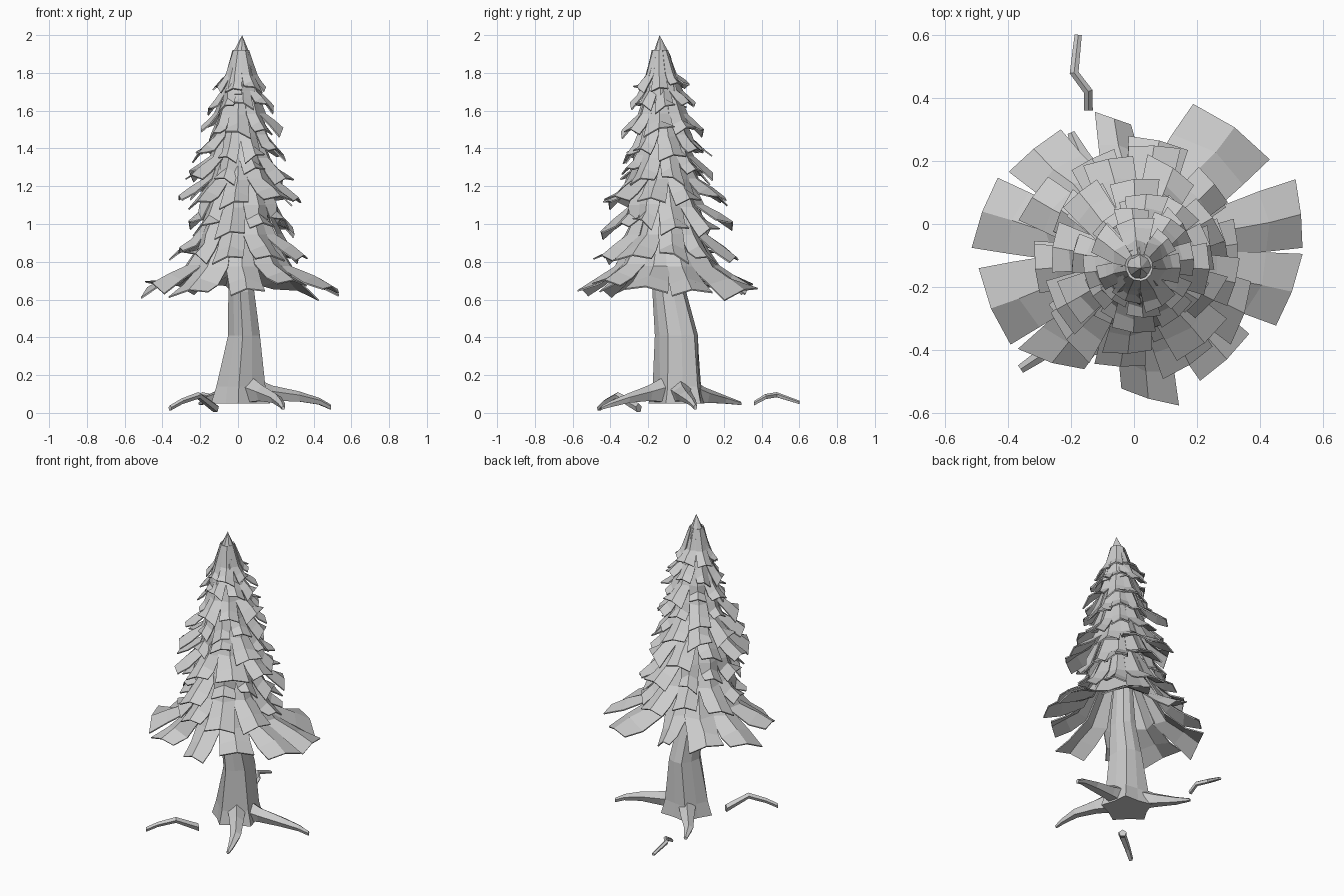
import bpy, bmesh, random
from math import cos, sin, radians, tau
from mathutils import Vector

if "Cube" in bpy.data.objects:
    bpy.data.objects.remove(bpy.data.objects["Cube"])

random.seed(7)
U = random.uniform


def finish(bm, name, thickness=0.0):
    bmesh.ops.recalc_face_normals(bm, faces=bm.faces)
    me = bpy.data.meshes.new(name)
    bm.to_mesh(me)
    bm.free()
    ob = bpy.data.objects.new(name, me)
    bpy.context.collection.objects.link(ob)
    if thickness:
        m = ob.modifiers.new("thickness", 'SOLIDIFY')
        m.thickness = thickness
    return ob


def loft(name, rings):
    """Skin a list of equal-length rings of points and cap both ends."""
    bm = bmesh.new()
    vs = [[bm.verts.new(p) for p in ring] for ring in rings]
    n = len(vs[0])
    for a, b in zip(vs, vs[1:]):
        for i in range(n):
            j = (i + 1) % n
            bm.faces.new((a[i], a[j], b[j], b[i]))
    bm.faces.new(vs[0])
    bm.faces.new(vs[-1])
    return finish(bm, name)


def root(name, path, sides=5):
    """Tapered bent root: path points are (x, y, z, half width, half height)."""
    pts = [Vector(p[:3]) for p in path]
    rings = []
    for k, p in enumerate(path):
        d = pts[min(k + 1, len(pts) - 1)] - pts[max(k - 1, 0)]
        d.z = 0
        side = d.normalized().cross(Vector((0, 0, 1)))
        rings.append([pts[k] + side * p[3] * cos(tau * i / sides + 0.3)
                      + Vector((0, 0, p[4] * sin(tau * i / sides + 0.3))) for i in range(sides)])
    loft(name, rings)


# Trunk: leaning, fluted at the base (z, cx, cy, rx, ry, flute)
levels = [(0.05, 0.02, -0.04, 0.145, 0.14, 0.14), (0.14, 0.02, -0.04, 0.125, 0.125, 0.10),
          (0.41, 0.035, -0.045, 0.085, 0.115, 0.05), (0.64, 0.02, -0.085, 0.07, 0.09, 0.04),
          (0.95, 0.01, -0.09, 0.055, 0.06, 0.0), (1.35, 0.01, -0.11, 0.03, 0.03, 0.0)]
rings = []
for z, cx, cy, rx, ry, fl in levels:
    ring = []
    for i in range(10):
        a, f = tau * i / 10 + 0.2, 1 + fl * (1 if i % 2 else -1)
        ring.append((cx + rx * f * cos(a), cy + ry * f * sin(a), z))
    rings.append(ring)
loft("trunk", rings)

# Roots joined to the trunk
root("root_right", [(0.06, -0.04, 0.12, 0.07, 0.08), (0.18, -0.02, 0.10, 0.05, 0.045),
                    (0.32, 0.0, 0.085, 0.04, 0.03), (0.43, 0.03, 0.06, 0.025, 0.02), (0.49, 0.05, 0.03, 0.01, 0.015)])
root("root_front", [(0.06, -0.1, 0.12, 0.06, 0.08), (0.13, -0.2, 0.10, 0.045, 0.045),
                    (0.2, -0.31, 0.075, 0.035, 0.027), (0.23, -0.4, 0.045, 0.02, 0.018), (0.24, -0.45, 0.025, 0.01, 0.01)])
root("root_back", [(-0.01, 0.0, 0.12, 0.06, 0.08), (-0.08, 0.1, 0.09, 0.045, 0.045),
                   (-0.16, 0.2, 0.07, 0.03, 0.025), (-0.2, 0.29, 0.05, 0.012, 0.01)])

# Loose roots surfacing away from the trunk
root("loose_root_front", [(-0.36, -0.46, 0.025, 0.015, 0.015), (-0.30, -0.42, 0.06, 0.02, 0.016),
                          (-0.21, -0.36, 0.092, 0.025, 0.018), (-0.12, -0.25, 0.025, 0.025, 0.025)])
root("loose_root_back", [(-0.145, 0.36, 0.05, 0.015, 0.013), (-0.145, 0.42, 0.085, 0.015, 0.015),
                         (-0.19, 0.48, 0.095, 0.015, 0.015), (-0.177, 0.6, 0.055, 0.012, 0.01)])


def tier(name, zb, zt, R, petals, r_top=0.3, r_mid=0.56):
    """Bell-shaped skirt of ridged petals; each petal is (angle0, r0, angle1, r1)."""
    bm = bmesh.new()
    c = lambda z: (0.005 + 0.008 * (z - 0.65), -0.095 - 0.033 * (z - 0.65))

    def vert(a, r, z):
        cx, cy = c(z)
        return bm.verts.new((cx + r * cos(radians(a)), cy + r * sin(radians(a)), z))

    n, h = len(petals), zt - zb
    for i, (a0, r0, a1, r1) in enumerate(petals):
        lo = petals[i - 1][2] - (360 if i == 0 else 0)
        hi = petals[(i + 1) % n][0] + (360 if i == n - 1 else 0)
        b0, b1 = (a0 + lo) / 2 - 2, (a1 + hi) / 2 + 2
        bm_, am = (b0 + b1) / 2, (a0 + a1) / 2
        dz, k = U(-0.10, 0.10) * h, U(0.95, 1.06)
        tilt = U(-0.10, 0.10) * h
        rows = [[vert(b, r_top * R * k, zt) for b in (b0, bm_, b1)],
                [vert(b, r_mid * R * k * q, zb + 0.36 * h + dz * 0.3)
                 for b, q in ((b0, 0.94), (bm_, 1.08), (b1, 0.94))],
                [vert(a0 * .7 + b0 * .3, r0 * 0.78, zb + 0.12 * h + dz * 0.7),
                 vert(am, (r0 + r1) * 0.4, zb + 0.22 * h + dz * 0.7),
                 vert(a1 * .7 + b1 * .3, r1 * 0.78, zb + 0.12 * h + dz * 0.7)],
                [vert(a0, r0, zb + dz + tilt), vert(am, (r0 + r1) * 0.495, zb + 0.07 * h + dz),
                 vert(a1, r1, zb + dz - tilt)]]
        for p, q in zip(rows, rows[1:]):
            for j in (0, 1):
                bm.faces.new((p[j], p[j + 1], q[j + 1], q[j]))
    bmesh.ops.remove_doubles(bm, verts=bm.verts, dist=0.0005)
    finish(bm, name, 0.008)


# Lowest foliage tier, with its broad uneven petals
low = [(-27, 0.50, 0, 0.53), (2, 0.53, 25, 0.56), (35, 0.52, 69, 0.51), (92, 0.41, 106, 0.47),
       (121, 0.46, 147, 0.48), (151, 0.50, 178, 0.52), (185, 0.50, 216, 0.49), (219, 0.48, 246, 0.40),
       (264, 0.43, 286, 0.50), (297, 0.45, 325, 0.44)]
tier("foliage_1", 0.66, 1.0, 0.48, low)

# Upper tiers: bottom z, top z, radius, petal count
tiers = [(0.83, 1.16, 0.38, 10), (0.97, 1.32, 0.345, 10), (1.13, 1.44, 0.315, 9), (1.25, 1.55, 0.27, 9),
         (1.36, 1.66, 0.255, 9), (1.48, 1.76, 0.225, 8), (1.61, 1.86, 0.18, 8), (1.72, 1.92, 0.145, 7)]
for t, (zb, zt, R, n) in enumerate(tiers):
    step, off = 360 / n, U(0, 40)
    petals = []
    for i in range(n):
        a = off + i * step
        r = R * U(0.8, 1.12)
        petals.append((a + U(0, 0.14) * step, r * U(0.92, 1.06), a + U(0.76, 0.98) * step, r * U(0.92, 1.06)))
    tier(f"foliage_{t + 2}", zb, zt, R, petals)

# Pointed crown
bm = bmesh.new()
apex = bm.verts.new((0.022, -0.14, 2.0))
rows = []
for z, r in ((1.89, 0.05), (1.78, 0.085), (1.66, 0.115)):
    rows.append([bm.verts.new((0.018 + r * U(.85, 1.1) * cos(tau * i / 8),
                               -0.135 + r * U(.85, 1.1) * sin(tau * i / 8),
                               z + (U(-0.03, 0.03) if z < 1.7 else 0))) for i in range(8)])
for i in range(8):
    j = (i + 1) % 8
    bm.faces.new((apex, rows[0][i], rows[0][j]))
    for p, q in zip(rows, rows[1:]):
        bm.faces.new((p[i], q[i], q[j], p[j]))
finish(bm, "crown", 0.006)
